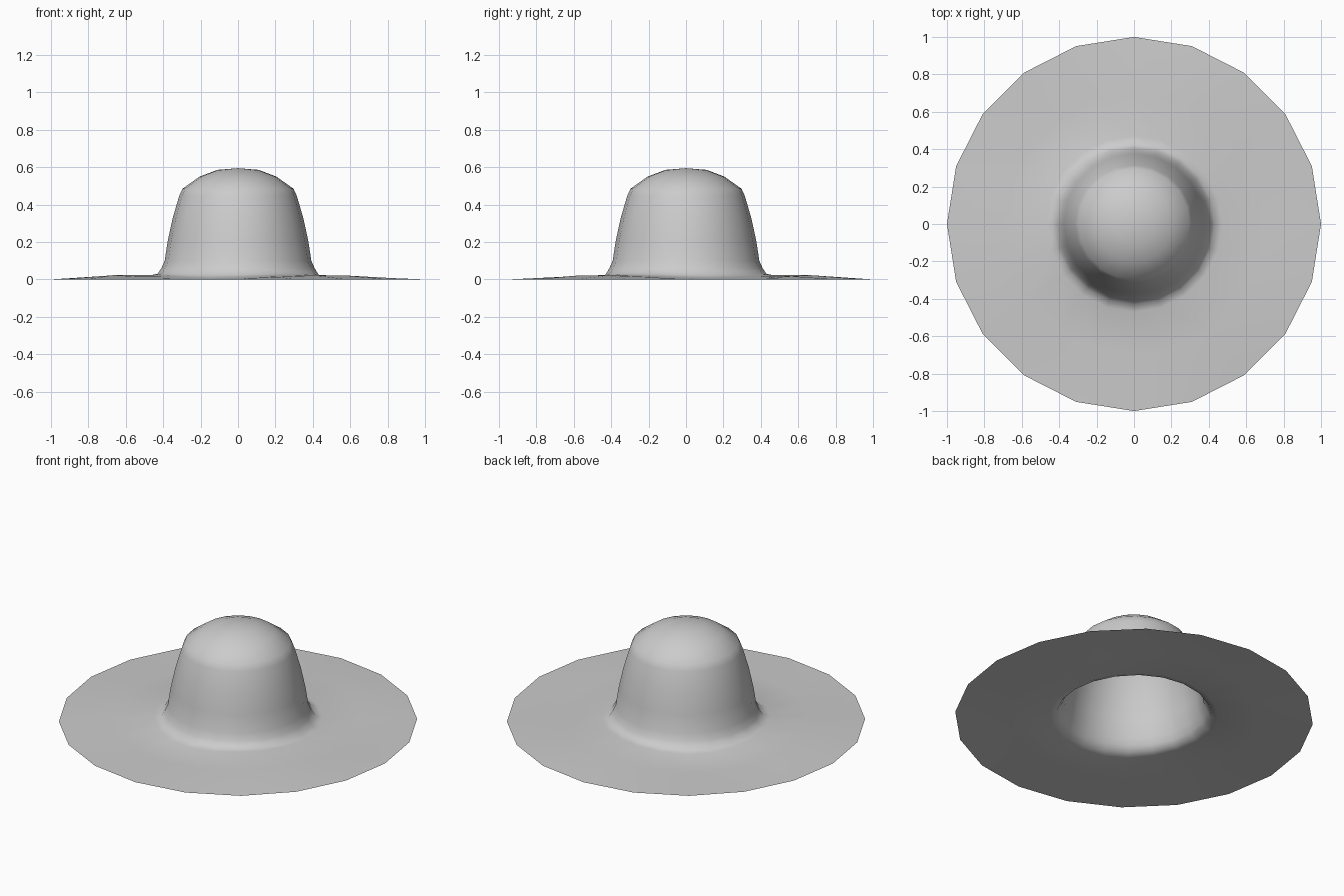
import bpy, bmesh, math

if "Cube" in bpy.data.objects:
    bpy.data.objects.remove(bpy.data.objects["Cube"])

SEGMENTS = 20

# Hat profile from crown rim down to brim edge: radius, height, brim wave amount
PROFILE = [
    (0.11, 0.586, 0), (0.205, 0.55, 0), (0.297, 0.485, 0),
    (0.315, 0.445, 0), (0.35, 0.325, 0), (0.376, 0.205, 0),
    (0.392, 0.10, 0), (0.41, 0.06, 0), (0.43, 0.028, 0.003),
    (0.47, 0.016, 0.008), (0.70, 0.012, 0.011), (1.0, 0.0, 0.0),
]


def build_hat():
    bm = bmesh.new()
    rings = []
    for radius, height, wave in PROFILE:
        ring = []
        for i in range(SEGMENTS):
            a = 2 * math.pi * i / SEGMENTS
            z = height + wave * math.cos(3 * (a + math.pi / 4))
            ring.append(bm.verts.new((radius * math.cos(a), radius * math.sin(a), z)))
        rings.append(ring)

    # Crown tip fan
    tip = bm.verts.new((0, 0, 0.595))
    for i in range(SEGMENTS):
        bm.faces.new((tip, rings[0][i], rings[0][(i + 1) % SEGMENTS]))

    # Crown wall and brim, one open sheet
    for upper, lower in zip(rings, rings[1:]):
        for i in range(SEGMENTS):
            j = (i + 1) % SEGMENTS
            bm.faces.new((upper[i], lower[i], lower[j], upper[j]))

    mesh = bpy.data.meshes.new("sun_hat")
    bm.to_mesh(mesh)
    bm.free()
    hat = bpy.data.objects.new("sun_hat", mesh)
    bpy.context.collection.objects.link(hat)
    mesh.shade_smooth()
    return hat


build_hat()
